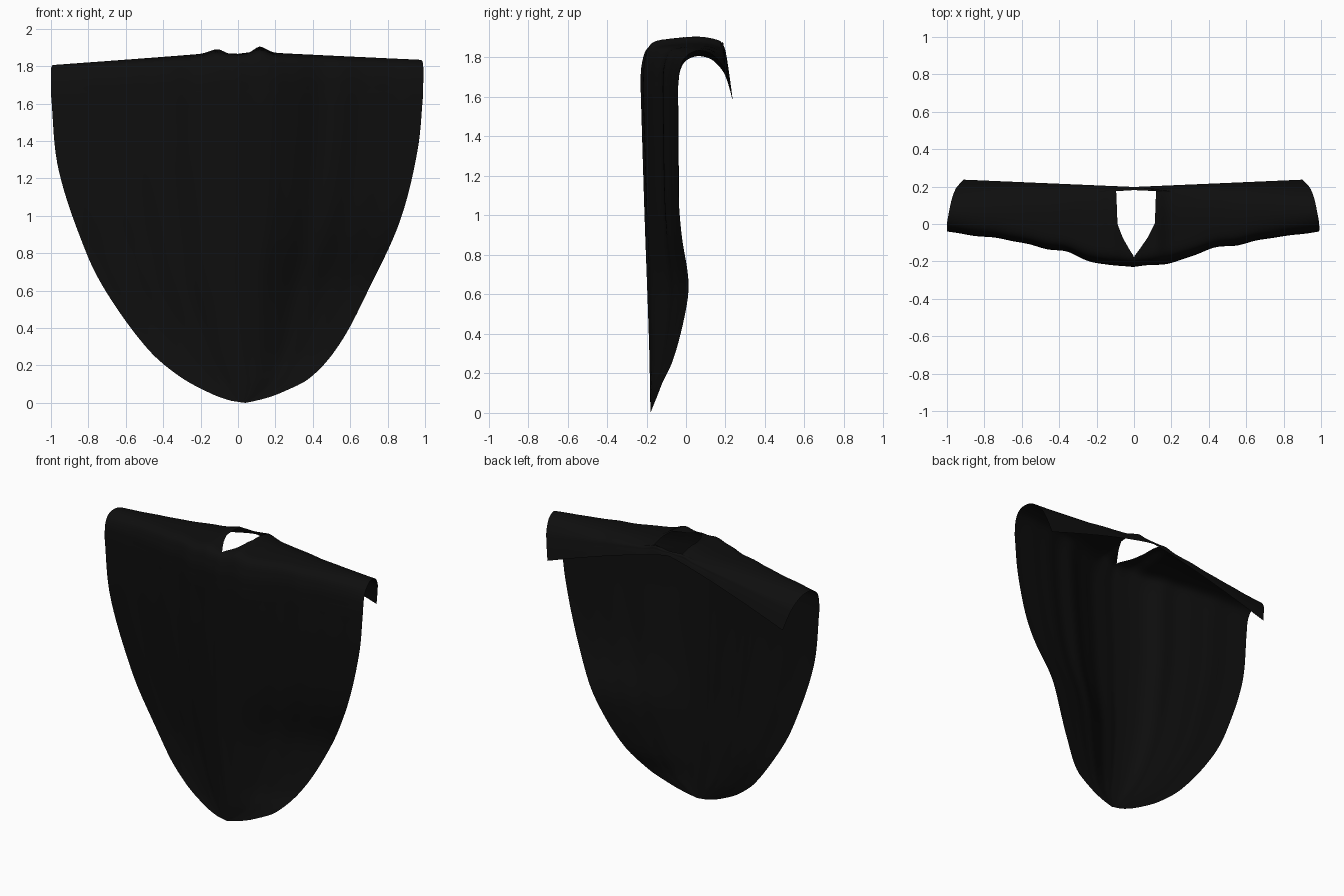
import bpy, bmesh, math

if "Cube" in bpy.data.objects:
    bpy.data.objects.remove(bpy.data.objects["Cube"])


def lin(table, t):
    """Linear lookup in a list of (t, value)."""
    if t <= table[0][0]:
        return table[0][1]
    for (a, va), (b, vb) in zip(table, table[1:]):
        if t <= b:
            return va + (vb - va) * (t - a) / (b - a)
    return table[-1][1]


def smooth(table, t):
    """Smooth (cubic Hermite) lookup in a list of (t, value)."""
    n = len(table)
    t = min(max(t, table[0][0]), table[-1][0])
    i = 0
    while i < n - 2 and t > table[i + 1][0]:
        i += 1

    def slope(k):
        a, b = table[max(k - 1, 0)], table[min(k + 1, n - 1)]
        return (b[1] - a[1]) / (b[0] - a[0])
    (a, va), (b, vb) = table[i], table[i + 1]
    h = b - a
    u = (t - a) / h
    return ((2*u**3 - 3*u**2 + 1) * va + (u**3 - 2*u**2 + u) * h * slope(i)
            + (3*u**2 - 2*u**3) * vb + (u**3 - u**2) * h * slope(i + 1))


# Outline of the hanging front panel: half widths and edge depth by height
LEFT = [(0, .04), (.012, -.04), (.055, -.155), (.14, -.31), (.28, -.475), (.57, -.69),
        (.8, -.81), (1.25, -.96), (1.65, -1)]
RIGHT = [(0, .04), (.02, .13), (.05, .22), (.13, .38), (.31, .54), (.61, .70),
         (.97, .865), (1.35, .96), (1.65, .99)]
MID_Y = [(0, -.18), (.35, -.187), (1, -.21), (1.65, -.23)]
EDGE_L = [(0, -.18), (.14, -.125), (.27, -.085), (.45, -.05), (.7, -.035), (1, -.035), (1.65, -.04)]
EDGE_R = [(0, -.18), (.14, -.125), (.27, -.065), (.5, -.005), (.66, .013), (.9, -.022),
          (1.1, -.037), (1.65, -.04)]
# How far the cloth has swept back from the middle to the edge
SWEEP = [(0, 0), (.2, .13), (.4, .45), (.55, .64), (.8, .85), (1, 1)]

# Section over the shoulders, (y, z): at the middle and at the arm ends
MID = [(-.23, 1.65), (-.225, 1.76), (-.19, 1.85), (-.08, 1.87), (.07, 1.88),
       (.175, 1.868), (.19, 1.855), (.198, 1.84)]
END = [(-.04, 1.65), (-.03, 1.74), (0, 1.80), (.06, 1.828), (.13, 1.81),
       (.185, 1.75), (.212, 1.68), (.237, 1.58)]
WIDTH = [(0, 1), (2, 1), (3, .99), (4, .975), (5, .955), (6, .935), (7, .91)]
# Neck opening half width along the section
NECK_L = [(2.2, 0), (3, .06), (3.5, .09), (5, .1), (5.125, 0)]
NECK_R = [(2.2, 0), (3, .075), (3.5, .115), (5, .125), (5.125, 0)]


def fold(s, amount):
    return amount * (math.sin(17 * s + 1) + .6 * math.sin(31 * s)) * (1 - s * s) * min(1, abs(s) * 3)


def panel_point(s, z):
    xl, xr = smooth(LEFT, z), smooth(RIGHT, z)
    x = xl + (s + 1) / 2 * (xr - xl)
    edge = smooth(EDGE_R if s > 0 else EDGE_L, z)
    mid = smooth(MID_Y, z)
    f = smooth(SWEEP, abs(s))
    return x, mid + (edge - mid) * f + fold(s, .008) * min(1, z / 1.2), z


def shoulder_point(s, side, k):
    h = lin(NECK_R if side > 0 else NECK_L, k)
    a = abs(s)
    a = a + h * (1 - a) ** 3                      # open the neck slit
    w = smooth(WIDTH, k)
    x = side * a * w * (.99 if side > 0 else 1) - (.005 * (1 - a) if k < 2 else 0)
    f = smooth(SWEEP, a)
    f += (a - f) * k / 7
    y0, z0 = [smooth([(i, p[c]) for i, p in enumerate(MID)], k) for c in (0, 1)]
    y1, z1 = [smooth([(i, p[c]) for i, p in enumerate(END)], k) for c in (0, 1)]
    over = math.sin(math.pi * k / 7)
    y = y0 + (y1 - y0) * f + fold(side * a, .008) * (1 - k / 7)
    z = z0 + (z1 - z0) * a ** 1.2
    # gathered collar beside the neck, and the lower left shoulder
    z += over * (.03 if side > 0 else .018) * math.exp(-((a - .12) / .05) ** 2)
    z += over * (-.022 * a if side < 0 else .006 * a)
    return x, y, z


COLS = 44
bm = bmesh.new()
for side in (-1, 1):
    rows = []
    for i in range(48):                           # hanging front panel
        z = 1.65 * (i / 48) ** 1.6
        rows.append([bm.verts.new(panel_point(side * j / COLS, z)) for j in range(COLS + 1)])
    for i in range(57):                           # shoulders and short back flap
        rows.append([bm.verts.new(shoulder_point(side * (j / COLS), side, i / 8))
                     for j in range(COLS + 1)])
    for r0, r1 in zip(rows, rows[1:]):
        for j in range(COLS):
            q = [r0[j], r0[j + 1], r1[j + 1], r1[j]]
            bm.faces.new(q if side > 0 else q[::-1])
bmesh.ops.remove_doubles(bm, verts=bm.verts, dist=.0004)
for f in bm.faces:
    f.smooth = True

mesh = bpy.data.meshes.new("poncho_cloth")
bm.to_mesh(mesh)
bm.free()
poncho = bpy.data.objects.new("poncho_cloth", mesh)
bpy.context.collection.objects.link(poncho)

black = bpy.data.materials.new("black_cloth")
black.diffuse_color = (.0045, .0045, .0045, 1)
black.use_nodes = True
black.node_tree.nodes["Principled BSDF"].inputs["Base Color"].default_value = black.diffuse_color
mesh.materials.append(black)
